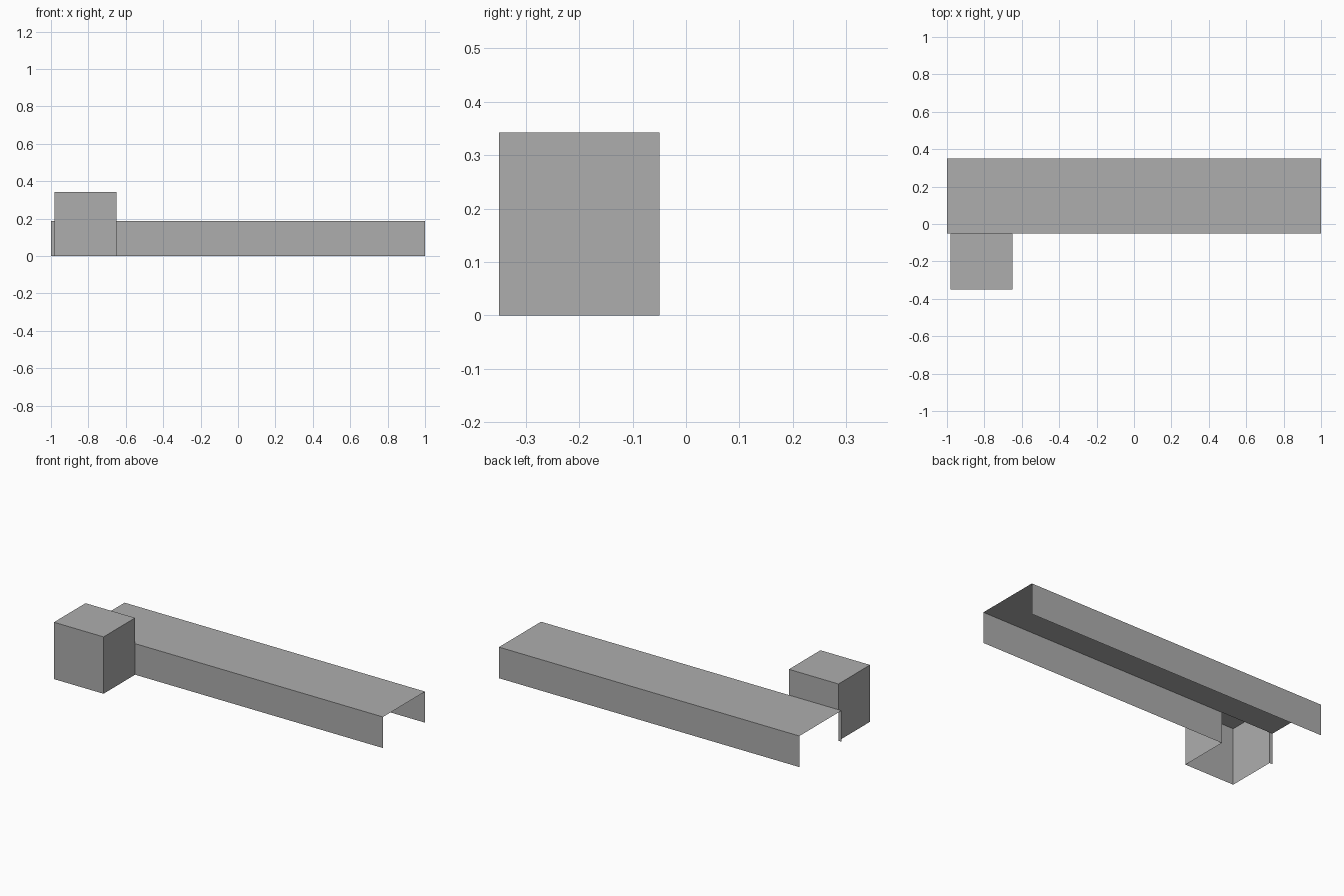
import bpy, bmesh
from mathutils import Vector, Matrix

cube = bpy.data.objects.get("Cube")
if cube:
    bpy.data.objects.remove(cube, do_unlink=True)

grey = bpy.data.materials.new("plain grey")
grey.use_nodes = True
colour = (0.42, 0.42, 0.42, 1)
grey.diffuse_color = colour
grey.node_tree.nodes["Principled BSDF"].inputs["Base Color"].default_value = colour

X, Y, Z = (Vector(axis) for axis in Matrix.Identity(3))
LEFT, RIGHT = -0.98, -0.65     # sides of the block, and of the doorway
FRONT, JOIN, BACK = -0.35, -0.05, 0.35
HALL_TOP, BLOCK_TOP = 0.187, 0.342


def shell(name, low, high, cuts, is_open):
    """Thin-walled box, sliced at the cuts, without the faces that is_open picks."""
    low, high = Vector(low), Vector(high)
    bm = bmesh.new()
    size = Matrix.Diagonal((high - low).to_4d())
    bmesh.ops.create_cube(bm, size=1,
                          matrix=Matrix.Translation((low + high) / 2) @ size)
    for axis, position in cuts:
        bmesh.ops.bisect_plane(bm, geom=bm.verts[:] + bm.edges[:] + bm.faces[:],
                               plane_co=axis * position, plane_no=axis)
    bm.normal_update()
    gone = [f for f in bm.faces if is_open(f.normal, f.calc_center_median())]
    bmesh.ops.delete(bm, geom=gone, context='FACES')
    mesh = bpy.data.meshes.new(name)
    bm.to_mesh(mesh)
    bm.free()
    mesh.materials.append(grey)
    obj = bpy.data.objects.new(name, mesh)
    bpy.context.collection.objects.link(obj)


# Long hall: open ends and underside, with a doorway in the front wall
shell("long_hall", (-1, JOIN, 0), (1, BACK, HALL_TOP), [(X, LEFT), (X, RIGHT)],
      lambda n, c: n.z < -0.5 or abs(n.x) > 0.5
      or (n.y < -0.5 and LEFT < c.x < RIGHT))

# Entrance block: open underside, and open to the hall below its roof
shell("entrance_block", (LEFT, FRONT, 0), (RIGHT, JOIN, BLOCK_TOP), [(Z, HALL_TOP)],
      lambda n, c: n.z < -0.5 or (n.y > 0.5 and c.z < HALL_TOP))
